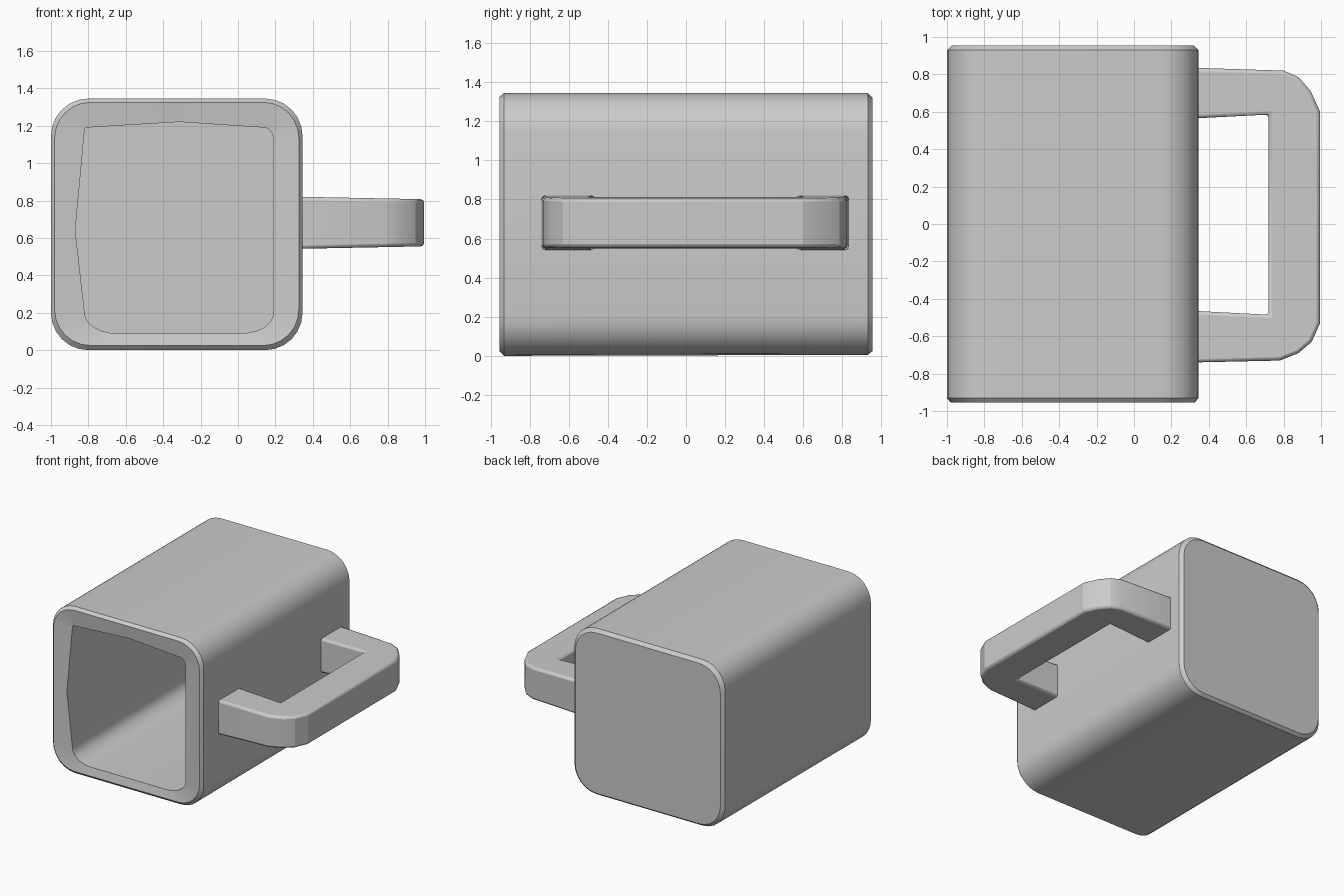
import bpy, bmesh
from math import sin, cos, pi

if "Cube" in bpy.data.objects:
    bpy.data.objects.remove(bpy.data.objects["Cube"])

STEPS = 6


def make_object(name, bm):
    bmesh.ops.remove_doubles(bm, verts=bm.verts, dist=0.0005)
    bmesh.ops.recalc_face_normals(bm, faces=bm.faces)
    mesh = bpy.data.meshes.new(name)
    bm.to_mesh(mesh)
    bm.free()
    obj = bpy.data.objects.new(name, mesh)
    bpy.context.collection.objects.link(obj)
    return obj


def rounded_ring(x0, x1, z0, z1, y, radii, bulge=(0, 0, 0, 0)):
    """Loop of points; corners run top right, top left, bottom left, bottom right,
    bulges run top, left, bottom, right."""
    corners = [(x1, z1, -1, -1), (x0, z1, 1, -1), (x0, z0, 1, 1), (x1, z0, -1, 1)]
    xm, zm = (x0 + x1) / 2, (z0 + z1) / 2
    mids = [(xm, z1 + bulge[0]), (x0 - bulge[1], zm),
            (xm, z0 - bulge[2]), (x1 + bulge[3], zm)]
    points = []
    for i, (cx, cz, sx, sz) in enumerate(corners):
        rx, rz = radii[i]
        for k in range(STEPS + 1):
            a = (i + k / STEPS) * pi / 2
            points.append((cx + sx * rx + rx * cos(a), y, cz + sz * rz + rz * sin(a)))
        points.append((mids[i][0], y, mids[i][1]))
    return points


# Hollow body: outside shell, rim and cavity lofted as one skin
outer = [(0.2, 0.2)] * 4
end = [(0.19, 0.19)] * 4
mouth = [(0.05, 0.07), (0.01, 0.01), (0.17, 0.11), (0.17, 0.11)]
rings = [
    rounded_ring(-0.975, 0.32, 0.025, 1.32, 0.955, end),
    rounded_ring(-1.0, 0.345, 0.005, 1.345, 0.93, outer),
    rounded_ring(-1.0, 0.345, 0.0, 1.345, -0.93, outer),
    rounded_ring(-0.98, 0.325, 0.025, 1.325, -0.955, end),
    rounded_ring(-0.82, 0.19, 0.09, 1.19, -0.94, mouth, (0.03, 0.05, 0, 0)),
    rounded_ring(-0.82, 0.19, 0.09, 1.19, 0.77, mouth, (0.03, 0.05, 0, 0)),
]
bm = bmesh.new()
loops = [[bm.verts.new(p) for p in ring] for ring in rings]
for a, b in zip(loops, loops[1:]):
    for i in range(len(a)):
        j = (i + 1) % len(a)
        bm.faces.new((a[i], a[j], b[j], b[i]))
bm.faces.new(loops[0])
bm.faces.new(loops[-1])
body = make_object("mug_body", bm)

# Handle: C-shaped outline seen from above, slightly thinner at the grip
outline = [(0.33, 0.835), (0.80, 0.82), (0.88, 0.785), (0.945, 0.71), (0.995, 0.60),
           (0.995, -0.53), (0.95, -0.63), (0.88, -0.69), (0.78, -0.73), (0.33, -0.74),
           (0.33, -0.465), (0.72, -0.485), (0.72, 0.585), (0.33, 0.565)]
bm = bmesh.new()
levels = []
for side in (-1, 1):
    levels.append([bm.verts.new((x, y, 0.681 + side * (0.139 - 0.013 * (x - 0.33) / 0.665)))
                   for x, y in outline])
low, high = levels
bm.faces.new(low)
bm.faces.new(high)
for i in range(len(outline)):
    j = (i + 1) % len(outline)
    bm.faces.new((low[i], low[j], high[j], high[i]))
handle = make_object("handle", bm)
bevel = handle.modifiers.new("soft_edges", 'BEVEL')
bevel.width = 0.018
bevel.segments = 2
bevel.limit_method = 'ANGLE'
bevel.angle_limit = 0.9

# Smooth the rounded corners, keep real edges crisp
for obj in (body, handle):
    bpy.ops.object.select_all(action='DESELECT')
    obj.select_set(True)
    bpy.context.view_layer.objects.active = obj
    bpy.ops.object.shade_smooth_by_angle(angle=0.4)
